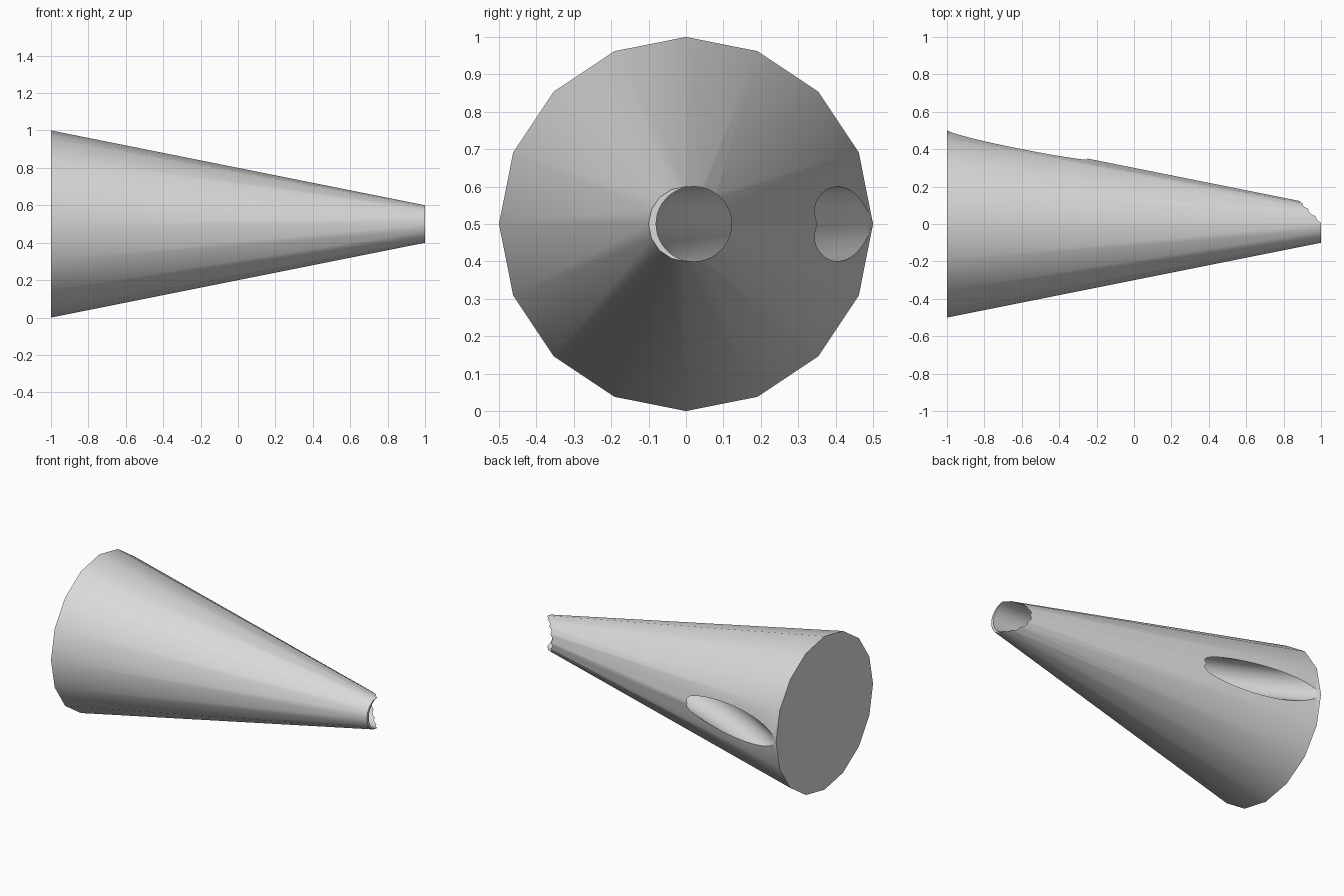
import bpy
import math

if "Cube" in bpy.data.objects:
    bpy.data.objects.remove(bpy.data.objects["Cube"], do_unlink=True)

# Single plain grey
grey = bpy.data.materials.new("light_grey")
grey.use_nodes = True
colour = (0.7, 0.7, 0.7, 1)
grey.diffuse_color = colour
grey.node_tree.nodes["Principled BSDF"].inputs["Base Color"].default_value = colour

# Tapered sixteen-sided body lying along x, wide end at -x
bpy.ops.mesh.primitive_cone_add(vertices=16, radius1=0.5, radius2=0.1, depth=2,
                                location=(0, 0, 0.5), rotation=(0, math.pi / 2, 0))
body = bpy.context.object
body.name = "tapered_body"
body.data.materials.append(grey)

# Curved round bore: enters at the narrow end, bends out through the back
BEND, BORE = 3.63, 0.1
bpy.ops.mesh.primitive_torus_add(major_radius=BEND, minor_radius=BORE,
                                 major_segments=192, minor_segments=40,
                                 location=(1, 0.02 + BEND, 0.5))
cutter = bpy.context.object
cutter.name = "bore_cutter"
cutter.hide_render = True
cutter.data.materials.append(grey)

# Cut the bore, then drop the cutter
cut = body.modifiers.new("bore", 'BOOLEAN')
cut.operation = 'DIFFERENCE'
cut.solver = 'EXACT'
cut.object = cutter
bpy.ops.object.select_all(action='DESELECT')
body.select_set(True)
bpy.context.view_layer.objects.active = body
bpy.ops.object.modifier_apply(modifier=cut.name)
bpy.data.objects.remove(cutter, do_unlink=True)

# Smooth sides with crisp rims
bpy.ops.object.shade_smooth_by_angle(angle=math.radians(30))
